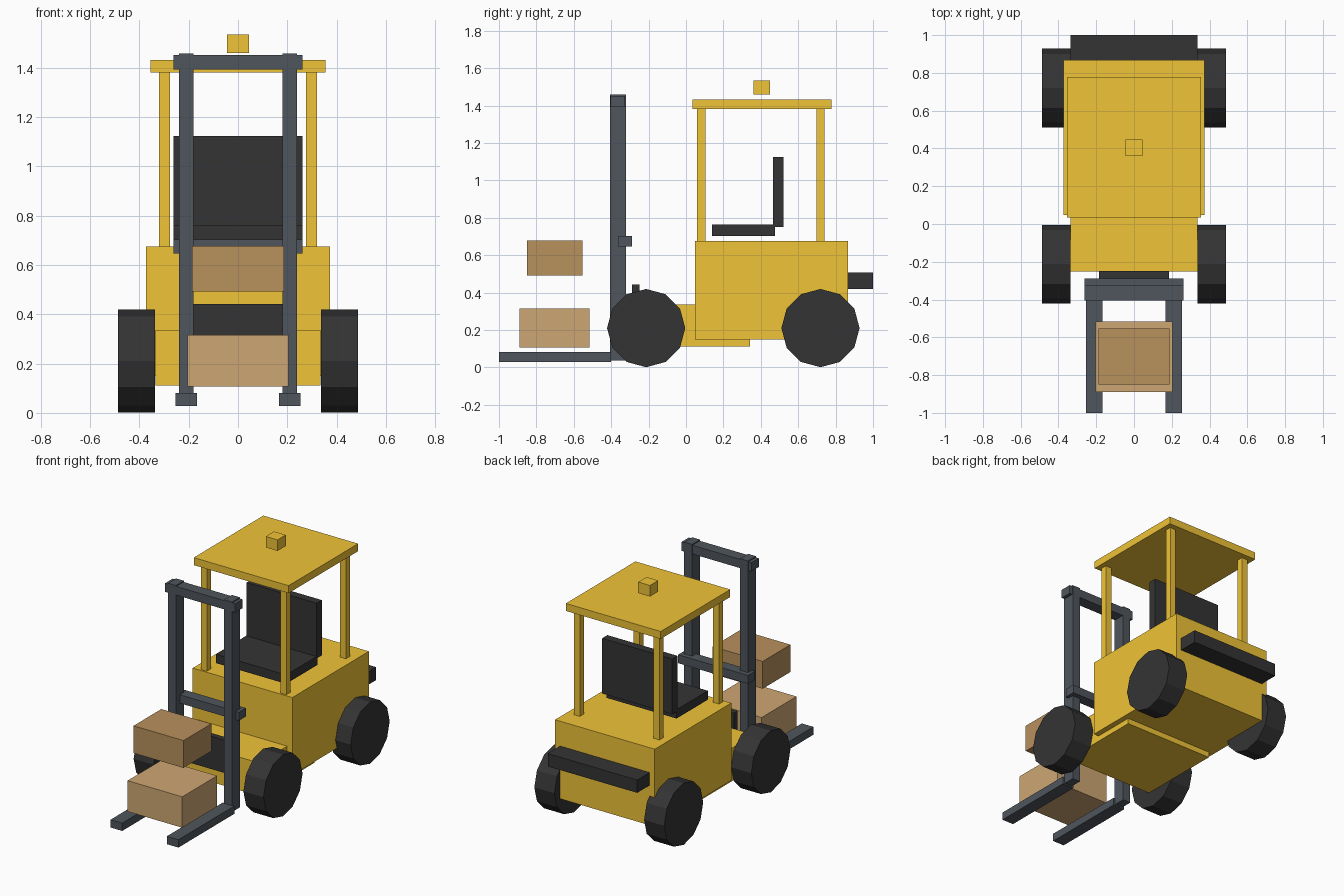
import bpy
import math

if "Cube" in bpy.data.objects:
    bpy.data.objects.remove(bpy.data.objects["Cube"])


def material(name, r, g, b):
    m = bpy.data.materials.new(name)
    m.diffuse_color = (r, g, b, 1)
    m.use_nodes = True
    m.node_tree.nodes["Principled BSDF"].inputs["Base Color"].default_value = m.diffuse_color
    return m


YELLOW = material("yellow_paint", 0.87, 0.55, 0.038)
BLACK = material("black_rubber", 0.034, 0.034, 0.034)
STEEL = material("dark_steel", 0.078, 0.092, 0.108)
CARD = material("light_cardboard", 0.616, 0.384, 0.173)
CARD_DARK = material("dark_cardboard", 0.485, 0.281, 0.108)


def box(name, mat, x, y, z):
    """Box from (min, max) ranges on each axis."""
    spans = (x, y, z)
    bpy.ops.mesh.primitive_cube_add(size=1, location=[(a + b) / 2 for a, b in spans])
    ob = bpy.context.object
    ob.name = name
    ob.scale = [b - a for a, b in spans]
    bpy.ops.object.transform_apply(location=False, rotation=False, scale=True)
    ob.data.materials.append(mat)
    return ob


def wide(name, mat, half, y, z):
    """Box centred on x = 0."""
    return box(name, mat, (-half, half), y, z)


def pair(name, mat, x, y, z):
    """Box on the right side and its mirror image on the left."""
    box(name + "_right", mat, x, y, z)
    box(name + "_left", mat, (-x[1], -x[0]), y, z)


# Body, front chassis, grille and rear bumper
wide("body", YELLOW, 0.373, (0.048, 0.867), (0.15, 0.675))
wide("front_chassis", YELLOW, 0.335, (-0.251, 0.342), (0.112, 0.336))
wide("front_grille", BLACK, 0.185, (-0.288, -0.249), (0.22, 0.442))
wide("rear_bumper", BLACK, 0.335, (0.85, 1.0), (0.42, 0.507))

# Twelve-sided wheels
for end, y in (("front", -0.213), ("rear", 0.719)):
    for side, sx in (("right", 1), ("left", -1)):
        bpy.ops.mesh.primitive_cylinder_add(
            vertices=12, radius=0.209, depth=0.15,
            location=(sx * 0.411, y, 0.21), rotation=(0, math.pi / 2, 0))
        wheel = bpy.context.object
        wheel.name = f"{end}_wheel_{side}"
        wheel.data.materials.append(BLACK)

# Seat
wide("seat_cushion", BLACK, 0.262, (0.14, 0.475), (0.703, 0.763))
wide("seat_back", BLACK, 0.262, (0.466, 0.522), (0.75, 1.124))

# Overhead guard and beacon
pair("front_roof_post", YELLOW, (0.276, 0.32), (0.06, 0.104), (0.66, 1.40))
pair("rear_roof_post", YELLOW, (0.276, 0.32), (0.697, 0.741), (0.66, 1.40))
wide("roof", YELLOW, 0.355, (0.034, 0.778), (1.382, 1.433))
wide("beacon", YELLOW, 0.044, (0.36, 0.448), (1.46, 1.535))

# Mast, cross bars and forks
pair("mast_rail", STEEL, (0.18, 0.239), (-0.407, -0.322), (0.037, 1.459))
wide("mast_top_bar", STEEL, 0.262, (-0.404, -0.325), (1.393, 1.452))
wide("mast_middle_bar", STEEL, 0.262, (-0.364, -0.289), (0.646, 0.703))
pair("fork", STEEL, (0.167, 0.254), (-1.0, -0.402), (0.028, 0.081))

# Cargo
wide("lower_carton", CARD, 0.205, (-0.889, -0.516), (0.107, 0.316))
wide("upper_carton", CARD_DARK, 0.187, (-0.85, -0.553), (0.492, 0.677))
